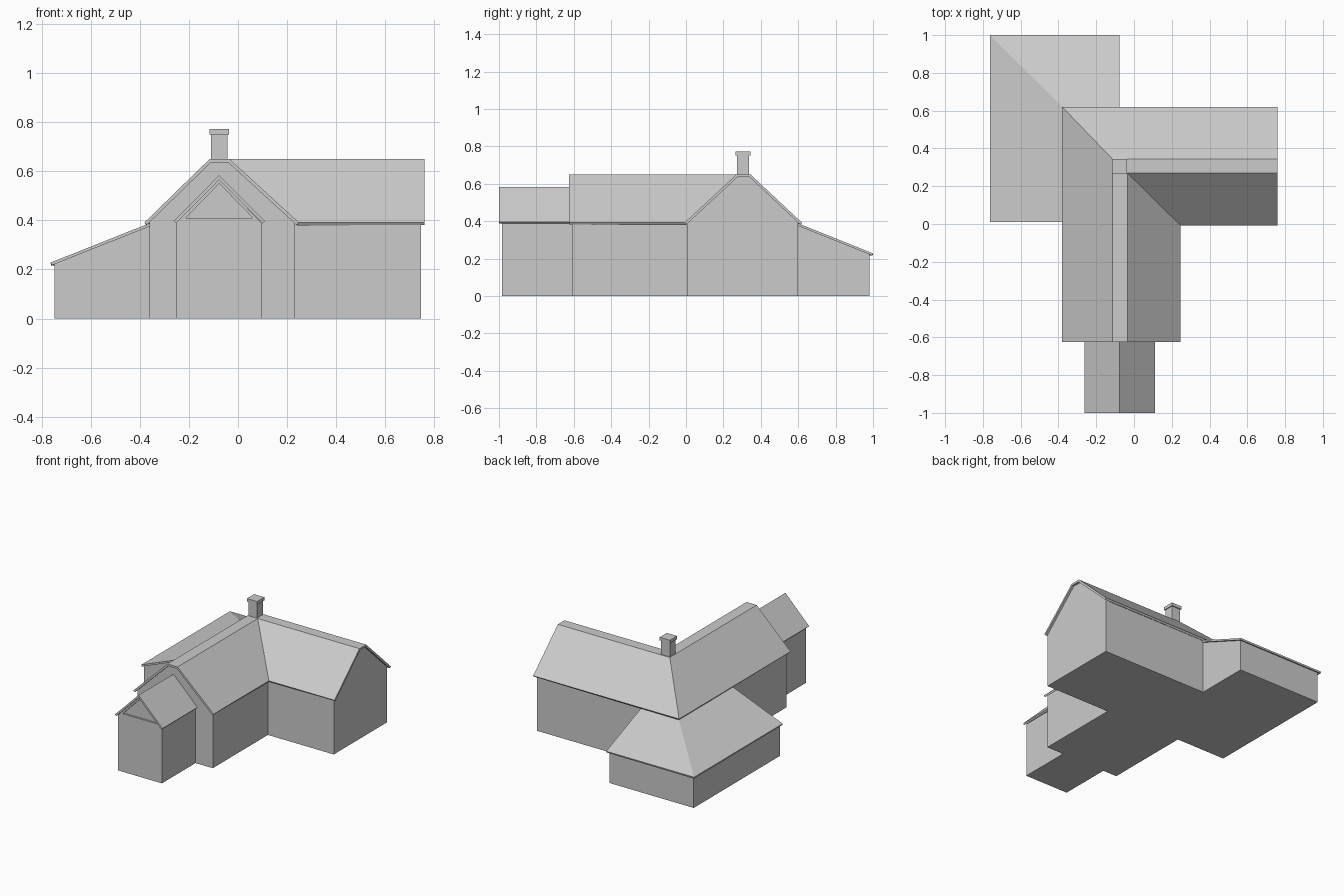
import bpy, bmesh

if "Cube" in bpy.data.objects:
    bpy.data.objects.remove(bpy.data.objects["Cube"])


def new_object(name, bm):
    me = bpy.data.meshes.new(name)
    bm.to_mesh(me)
    bm.free()
    ob = bpy.data.objects.new(name, me)
    bpy.context.collection.objects.link(ob)
    return ob


def surface(points, faces):
    """Open sheet with every face pointing upwards."""
    bm = bmesh.new()
    vs = [bm.verts.new(p) for p in points]
    for f in faces:
        face = bm.faces.new([vs[i] for i in f])
        face.normal_update()
        if face.normal.z < 0:
            face.normal_flip()
    return bm


def roof(name, points, faces, thickness):
    ob = new_object(name, surface(points, faces))
    mod = ob.modifiers.new("thickness", 'SOLIDIFY')
    mod.thickness = thickness
    mod.offset = -1
    mod.use_even_offset = True
    return ob


def body(name, points, faces):
    """Solid reaching from a top sheet down to the ground."""
    bm = surface(points, faces)
    ret = bmesh.ops.extrude_face_region(bm, geom=bm.faces[:], use_keep_orig=True)
    for v in ret["geom"]:
        if isinstance(v, bmesh.types.BMVert):
            v.co.z = 0
    bmesh.ops.recalc_face_normals(bm, faces=bm.faces[:])
    return new_object(name, bm)


def prism(name, profile, start, end, axis='y'):
    """Profile of (across, z) points extruded along y or x."""
    bm = bmesh.new()
    rings = []
    for d in (start, end):
        rings.append([bm.verts.new((a, d, z) if axis == 'y' else (d, a, z))
                      for a, z in profile])
    n = len(profile)
    bm.faces.new(rings[0])
    bm.faces.new(rings[1])
    for i in range(n):
        j = (i + 1) % n
        bm.faces.new((rings[0][i], rings[0][j], rings[1][j], rings[1][i]))
    bmesh.ops.recalc_face_normals(bm, faces=bm.faces[:])
    return new_object(name, bm)


def box(name, x0, x1, y0, y1, z0, z1):
    return prism(name, [(x0, z0), (x1, z0), (x1, z1), (x0, z1)], y0, y1)


# Main L-shaped walls
H = 0.388
body("main_walls",
     [(-.36, -.61, H), (.23, -.61, H), (.23, .005, H), (.745, .005, H),
      (.745, .6, H), (-.36, .6, H)], [range(6)])


# Gable ends of both wings, with clipped flat tops
def gable(name, lo, hi, r0, r1, start, end, axis):
    prism(name, [(lo, H), (lo, .395), (r0, .637), (r1, .637), (hi, .395), (hi, H)],
          start, end, axis)


gable("front_gable", -.36, .23, -.113, -.037, -.61, -.58, 'y')
gable("side_gable", .005, .6, .272, .343, .745, .715, 'x')

# Main roof: two wings with a hip outside, a valley inside and flat ridges
E, R = .392, .65
roof("main_roof",
     [(-.38, -.625, E), (-.38, .62, E), (.76, .62, E), (.76, .345, R),
      (-.115, .345, R), (-.115, -.625, R), (-.035, -.625, R), (-.035, .27, R),
      (.76, .27, R), (.76, -.008, E), (.247, -.008, E), (.247, -.625, E)],
     [(0, 1, 4, 5), (1, 2, 3, 4), (4, 3, 8, 7), (5, 4, 7, 6),
      (7, 8, 9, 10), (6, 7, 10, 11)], .014)


# Lean-to wrapped round the back left corner: shared layout for walls and roof
def lean_to_points(x_out, y_out, y_end, x_end, z_low, z_high):
    return [(x_out, y_end, z_low), (x_out, y_out, z_low), (x_end, y_out, z_low),
            (x_end, .6, z_high), (-.36, .6, z_high), (-.36, y_end, z_high)]


LEAN_FACES = [(0, 1, 4, 5), (1, 2, 3, 4)]
body("lean_to_walls", lean_to_points(-.748, .982, .018, -.088, .222, .376), LEAN_FACES)
roof("lean_to_roof", lean_to_points(-.763, 1.0, .01, -.077, .228, .388), LEAN_FACES, .012)

# Porch with a recessed triangle in its gable
porch = prism("porch_walls",
              [(-.25, 0), (.095, 0), (.095, .39), (-.0775, .568), (-.25, .39)],
              -.985, -.6)
cutter = prism("gable_recess_cutter", [(-.212, .41), (.06, .41), (-.076, .55)], -1.05, -.972)
cutter.hide_render = True
cutter.hide_viewport = True
cut = porch.modifiers.new("recess", 'BOOLEAN')
cut.operation = 'DIFFERENCE'
cut.solver = 'EXACT'
cut.object = cutter
roof("porch_roof",
     [(-.262, -1, .397), (-.262, -.605, .397), (-.077, -.605, .583),
      (-.077, -1, .583), (.11, -1, .397), (.11, -.605, .397)],
     [(0, 1, 2, 3), (3, 2, 5, 4)], .013)

# Chimney and its cap
box("chimney_stack", -.11, -.042, .272, .338, .58, .755)
box("chimney_cap", -.116, -.036, .265, .345, .75, .772)
